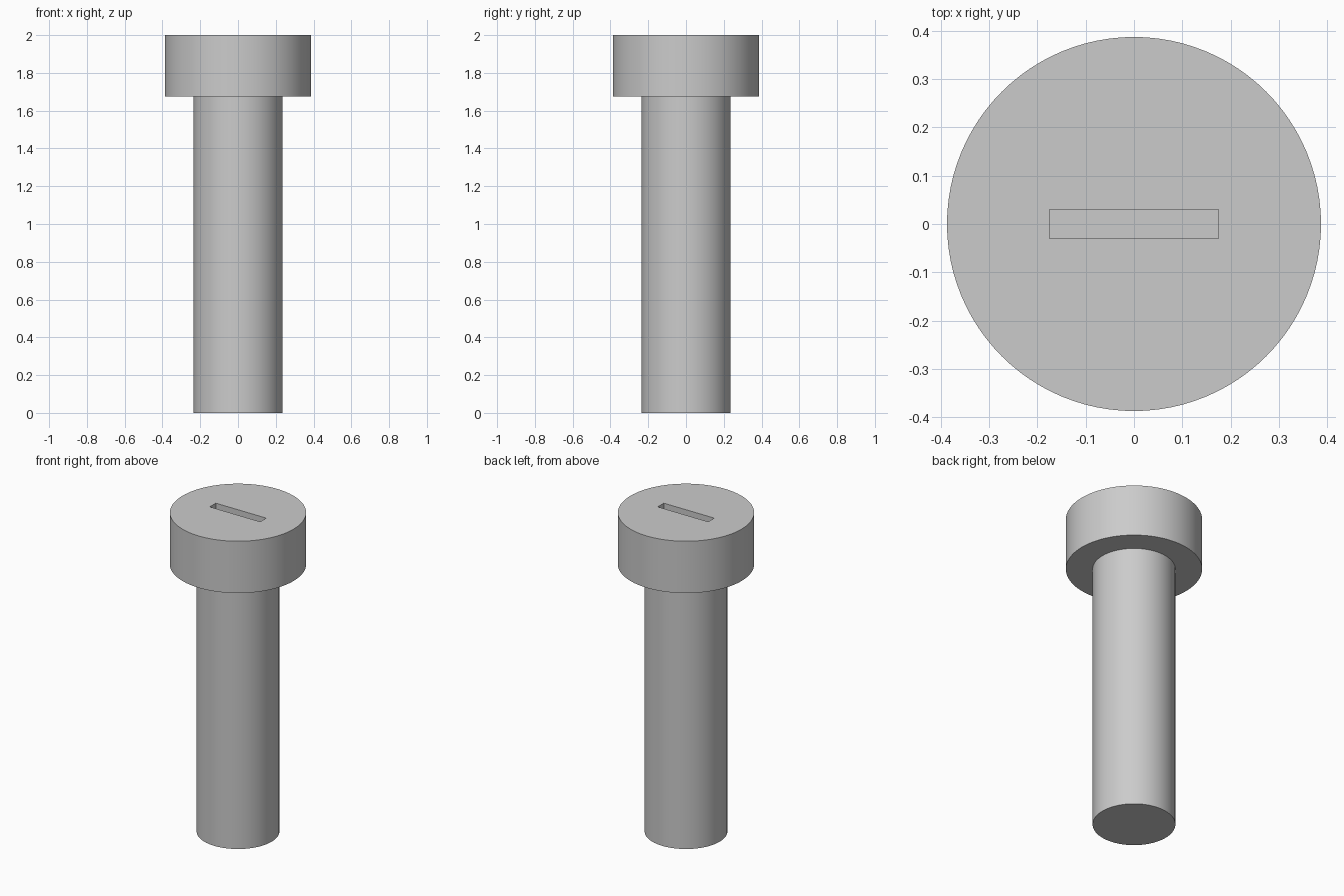
import bpy
import math

cube = bpy.data.objects.get("Cube")
if cube:
    bpy.data.objects.remove(cube, do_unlink=True)

HEAD_R, SHANK_R = 0.387, 0.235
HEAD_Z, TOP_Z = 1.675, 2.0
SLOT_DEPTH = 0.1

steel = bpy.data.materials.new("grey_steel")
steel.use_nodes = True
grey = (0.6, 0.6, 0.6, 1)
steel.diffuse_color = grey
steel.node_tree.nodes["Principled BSDF"].inputs["Base Color"].default_value = grey


def cylinder(name, radius, bottom, top):
    bpy.ops.mesh.primitive_cylinder_add(
        vertices=96, radius=radius, depth=top - bottom, location=(0, 0, (top + bottom) / 2))
    obj = bpy.context.object
    obj.name = name
    obj.data.materials.append(steel)
    return obj


def smooth(obj):
    bpy.ops.object.select_all(action="DESELECT")
    obj.select_set(True)
    bpy.context.view_layer.objects.active = obj
    bpy.ops.object.shade_smooth_by_angle(angle=math.radians(30))


# Shank and wide head
shank = cylinder("shank", SHANK_R, 0, HEAD_Z)
head = cylinder("head", HEAD_R, HEAD_Z, TOP_Z)

# Blind screwdriver slot, cut into the head
bpy.ops.mesh.primitive_cube_add(size=1, location=(0, 0, TOP_Z))
cutter = bpy.context.object
cutter.name = "slot_cutter"
cutter.scale = (0.35, 0.06, 2 * SLOT_DEPTH)
cutter.data.materials.append(steel)
bpy.context.view_layer.update()
cut = head.modifiers.new("slot", "BOOLEAN")
cut.operation = "DIFFERENCE"
cut.solver = "EXACT"
cut.object = cutter
bpy.context.view_layer.objects.active = head
bpy.ops.object.modifier_apply(modifier=cut.name)
bpy.data.objects.remove(cutter, do_unlink=True)

for part in (shank, head):
    smooth(part)
